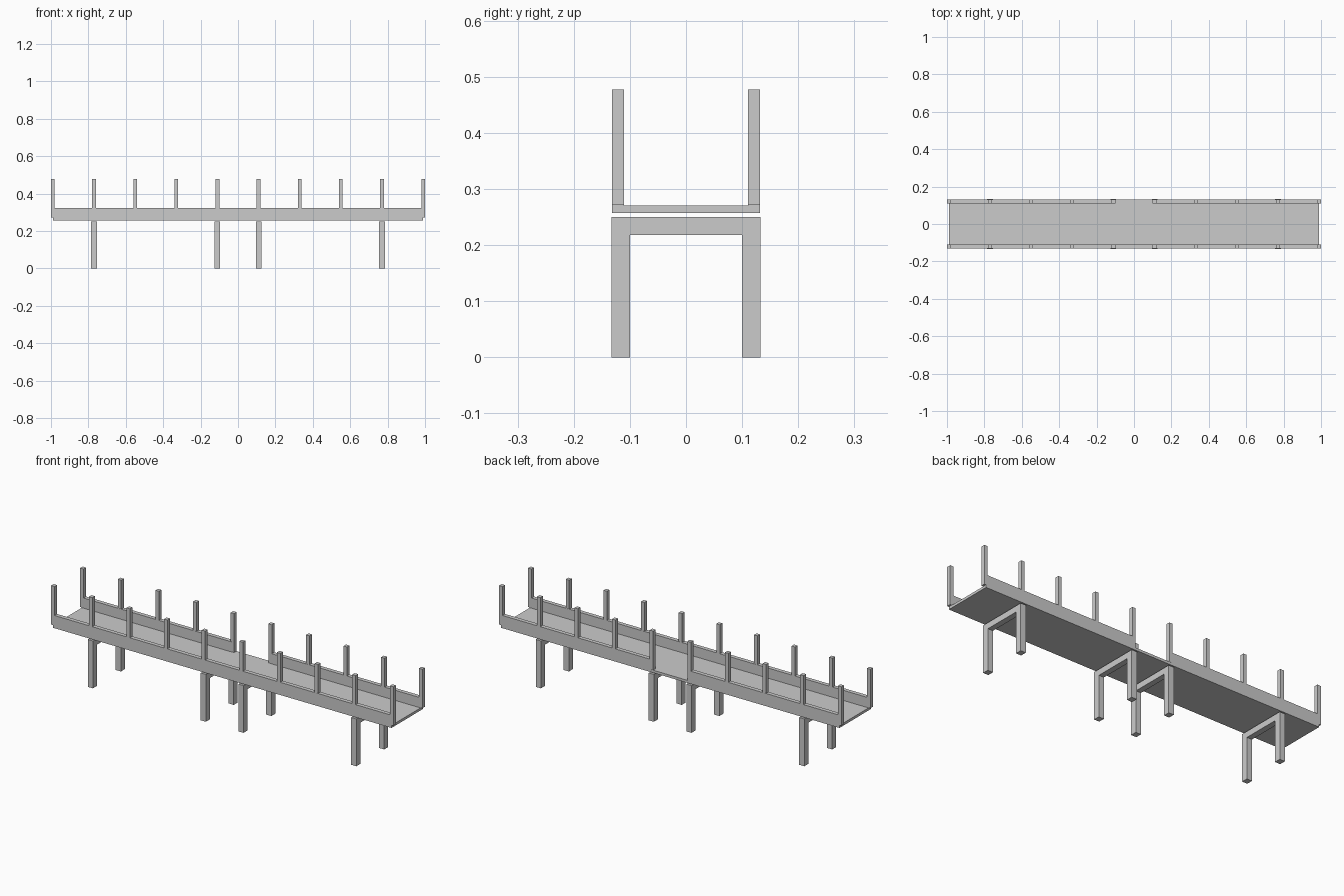
import bpy, bmesh

if "Cube" in bpy.data.objects:
    bpy.data.objects.remove(bpy.data.objects["Cube"])


def mesh_object(name, bm):
    bmesh.ops.recalc_face_normals(bm, faces=bm.faces)
    mesh = bpy.data.meshes.new(name)
    bm.to_mesh(mesh)
    bm.free()
    obj = bpy.data.objects.new(name, mesh)
    bpy.context.collection.objects.link(obj)
    return obj


def box(name, x0, x1, y0, y1, z0, z1):
    bm = bmesh.new()
    bmesh.ops.create_cube(bm, size=1)
    bmesh.ops.scale(bm, vec=(x1 - x0, y1 - y0, z1 - z0), verts=bm.verts)
    bmesh.ops.translate(bm, vec=((x0 + x1) / 2, (y0 + y1) / 2, (z0 + z1) / 2), verts=bm.verts)
    return mesh_object(name, bm)


def leg_frame(name, x):
    # upside-down U profile in the yz plane, extruded along x
    half = [(0.133, 0.25), (0.133, 0), (0.1, 0), (0.1, 0.218)]
    profile = half + [(-y, z) for y, z in reversed(half)]
    bm = bmesh.new()
    face = bm.faces.new([bm.verts.new((x - 0.015, y, z)) for y, z in profile])
    ext = bmesh.ops.extrude_face_region(bm, geom=[face])
    verts = [v for v in ext["geom"] if isinstance(v, bmesh.types.BMVert)]
    bmesh.ops.translate(bm, vec=(0.03, 0, 0), verts=verts)
    return mesh_object(name, bm)


# Deck plate
box("deck", -0.99, 0.99, -0.1315, 0.1315, 0.257, 0.2705)

# Side boards: full length in front, with an entry gap at the back
box("front_side_board", -0.99, 0.99, -0.1317, -0.1102, 0.257, 0.324)
box("back_side_board_left", -0.99, -0.11, 0.1102, 0.1317, 0.257, 0.324)
box("back_side_board_right", 0.11, 0.99, 0.1102, 0.1317, 0.257, 0.324)

# Railing posts along both sides
for i in range(10):
    x = -0.99 + 0.22 * i
    box(f"front_post_{i + 1}", x - 0.01, x + 0.01, -0.1315, -0.1105, 0.271, 0.477)
    box(f"back_post_{i + 1}", x - 0.01, x + 0.01, 0.1105, 0.1315, 0.271, 0.477)

# Leg frames under the deck
for i, x in enumerate((-0.77, -0.11, 0.11, 0.77)):
    leg_frame(f"leg_frame_{i + 1}", x)
